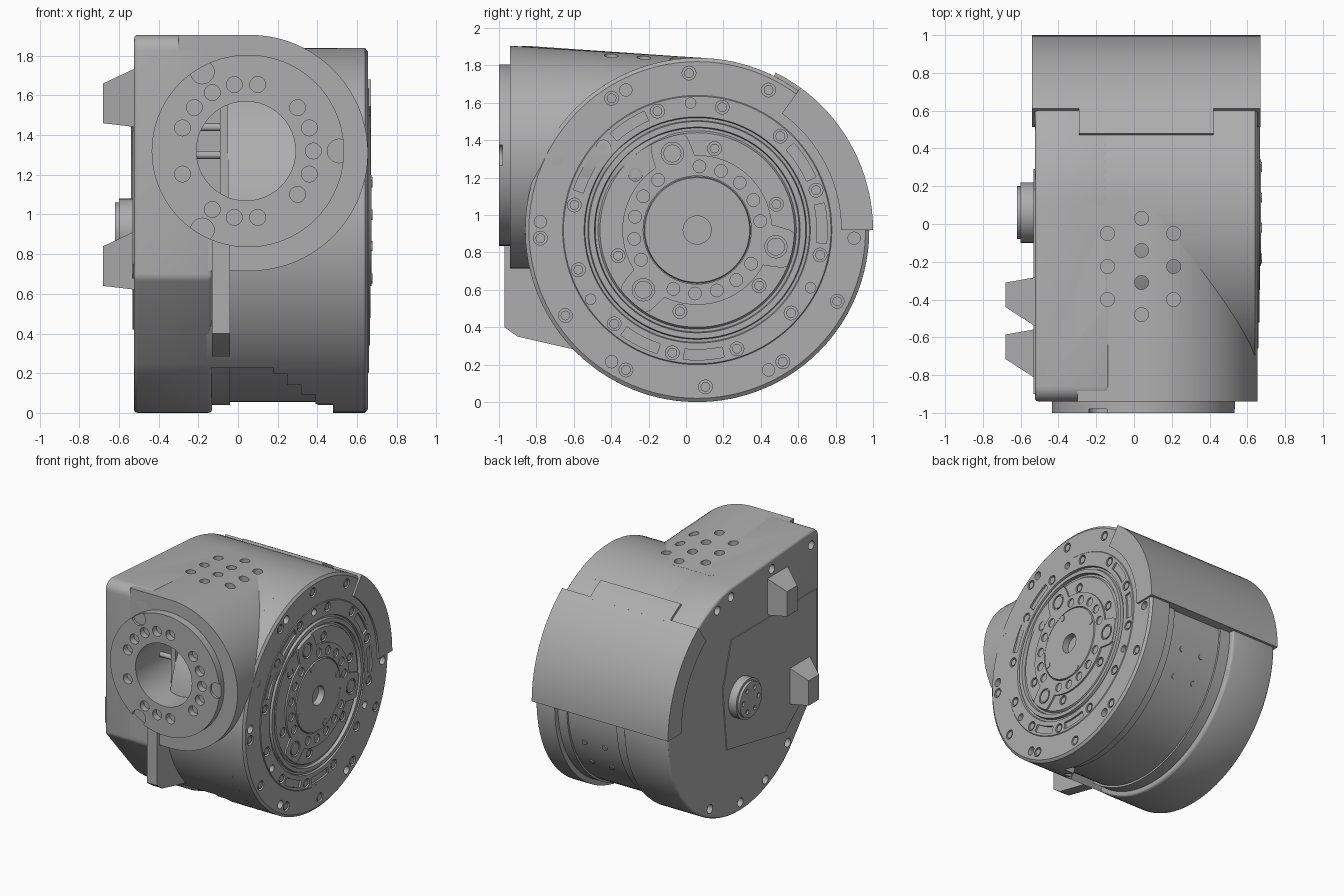
import bpy, bmesh
from math import sin, cos, radians, pi, hypot
from mathutils import Vector, Matrix

cube = bpy.data.objects.get("Cube")
if cube:
    bpy.data.objects.remove(cube, do_unlink=True)

metal = bpy.data.materials.new("grey_metal")
metal.use_nodes = True
GREY = (0.42, 0.42, 0.42, 1)
metal.diffuse_color = GREY
metal.node_tree.nodes["Principled BSDF"].inputs["Base Color"].default_value = GREY

CY, CZ, R = 0.06, 0.92, 0.92      # drum axis and radius
FX, FZ = 0.05, 1.32               # front port centre


def finish(name, bm):
    bmesh.ops.remove_doubles(bm, verts=bm.verts, dist=1e-5)
    bmesh.ops.recalc_face_normals(bm, faces=bm.faces)
    me = bpy.data.meshes.new(name)
    bm.to_mesh(me)
    bm.free()
    me.materials.append(metal)
    ob = bpy.data.objects.new(name, me)
    bpy.context.collection.objects.link(ob)
    return ob


def prism(name, outlines, axis, a, b):
    """Extrude one or more 2D outlines along an axis from a to b."""
    place = {"x": lambda u, v, d: (d, u, v), "y": lambda u, v, d: (u, d, v),
             "z": lambda u, v, d: (u, v, d)}[axis]
    bm = bmesh.new()
    for pts in outlines:
        lo = [bm.verts.new(place(u, v, a)) for u, v in pts]
        hi = [bm.verts.new(place(u, v, b)) for u, v in pts]
        bm.faces.new(lo)
        bm.faces.new(hi)
        for i in range(len(pts)):
            j = (i + 1) % len(pts)
            bm.faces.new((lo[i], lo[j], hi[j], hi[i]))
    return finish(name, bm)


def arc(u, v, r, start, end, n):
    return [(u + r * cos(radians(start + (end - start) * i / n)),
             v + r * sin(radians(start + (end - start) * i / n))) for i in range(n + 1)]


def circle(u, v, r, n=20):
    return arc(u, v, r, 0, 360, n)[:-1]


def polar(r, deg):
    return CY + r * cos(radians(deg)), CZ + r * sin(radians(deg))


def ring_of(angles, r, size, n=16):
    return [circle(*polar(r, a), size, n) for a in angles]


def sector(r_in, r_out, start, end):
    n = max(3, int(abs(end - start) / 3))
    inner = arc(CY, CZ, r_in, end, start, n) if r_in else [(CY, CZ)]
    return arc(CY, CZ, r_out, start, end, n) + inner


def bake(ob):
    dg = bpy.context.evaluated_depsgraph_get()
    me = bpy.data.meshes.new_from_object(ob.evaluated_get(dg))
    ob.modifiers.clear()
    ob.data = me


def cut(targets, cutter):
    for ob in targets:
        mod = ob.modifiers.new("cut", "BOOLEAN")
        mod.operation, mod.solver, mod.object = "DIFFERENCE", "EXACT", cutter
        bake(ob)
    bpy.data.objects.remove(cutter, do_unlink=True)


def hull(name, pts):
    bm = bmesh.new()
    for p in pts:
        bm.verts.new(p)
    bmesh.ops.convex_hull(bm, input=bm.verts)
    return finish(name, bm)


# Side housing: drum joined to a squared front
side = arc(CY, CZ, R, 88, -133, 74) + [(-0.94, 0.68)] + arc(-0.86, 1.825, 0.08, 180, 90, 6)
housing = prism("side_housing", [side], "x", -0.525, -0.13)
bev = housing.modifiers.new("bevel", "BEVEL")
bev.width, bev.segments, bev.limit_method, bev.angle_limit = 0.02, 3, "ANGLE", radians(40)
bake(housing)

# Rounded front housing behind the port, falling slightly to the rear
front = [(-0.3, 0.715), (-0.3, 1.905)] + arc(0.06, 1.31, 0.595, 90, -90, 40)
port_body = prism("front_housing", [front], "y", -0.94, 0.1)
for v in port_body.data.vertices:
    if v.co.y > 0 and v.co.z > 1.31:
        v.co.z = 1.31 + (v.co.z - 1.31) * 0.89

# Drum cover, its lower arched edge, and the recessed core
cover = prism("drum_cover", [sector(0, R, 5, 229)], "x", -0.16, 0.5)
for i, end in enumerate((232, 238, 244, 252)):
    prism("cover_arch", [sector(0, R, 226, end)], "x", 0.18 + 0.07 * i, 0.5)
prism("drum_core", [circle(CY, CZ, 0.865, 96)], "x", -0.05, 0.5)
for a, b in ((-0.15, -0.04), (0.4, 0.5)):
    prism("core_band", [sector(0, 0.88, 228, 360)], "x", a, b)

# Port opening and vent holes
cut([housing, port_body, cover], prism("port_cutter", [circle(0.04, FZ, 0.25, 48)], "y", -1.1, -0.3))
vents = [(0.04, y) for y in (0.03, -0.14, -0.31, -0.48)]
vents += [(x, y) for x in (-0.14, 0.21) for y in (-0.05, -0.225, -0.4)]
cut([housing, port_body, cover],
    prism("vent_cutter", [circle(x, y, 0.037) for x, y in vents], "z", 1.68, 2.1))
for z in (1.3, 1.44):
    prism("inner_rod", [circle(-0.68, z, 0.02)], "x", -0.4, -0.05)
prism("inner_plate", [[(-0.72, 1.0), (-0.5, 1.0), (-0.5, 1.62), (-0.72, 1.62)]], "x", -0.09, -0.05)

# Front flange with bolt holes and three edge notches
flange = prism("front_flange", [circle(FX, FZ, 0.485, 80)], "y", -1.0, -0.93)
cut([flange], prism("bore_cutter", [circle(0.04, FZ, 0.25, 48)], "y", -1.1, -0.8))
bolts = [20 * k for k in range(18) if k not in (3, 9, 11, 15)]
cut([flange], prism("bolt_cutter", [circle(0.04 + 0.34 * cos(radians(a)), FZ + 0.34 * sin(radians(a)), 0.04)
                                    for a in bolts], "y", -1.1, -0.95))
cut([flange], prism("notch_cutter", [circle(FX + 0.46 * cos(radians(a)), FZ + 0.46 * sin(radians(a)), 0.06)
                                     for a in (0, 120, 240)], "y", -1.1, -0.98))

# Rib under the port
prism("front_rib", [[(-0.97, 0.9), (-0.97, 0.4), (-0.9, 0.35), (-0.55, 0.27), (-0.4, 0.9)]],
      "x", -0.13, -0.04)

# Rear shell with a tab on its upper edge
prism("rear_shell", [sector(0.77, 0.94, 0, 54)], "x", -0.54, 0.67)
prism("shell_tab", [sector(0.88, 0.94, 53, 63.5)], "x", -0.29, 0.42)

# Drive face turned around the drum axis
profile = [(0, .62), (.075, .62), (.075, .672), (.28, .672), (.285, .655), (.52, .655), (.53, .64),
           (.545, .64), (.55, .665), (.58, .665), (.585, .645), (.6, .645), (.605, .66), (.715, .66),
           (.72, .655), (.9, .655), (.92, .64), (.92, .48), (0, .48)]
bm = bmesh.new()
vs = [bm.verts.new((x, CY, CZ + r)) for r, x in profile]
es = [bm.edges.new(p) for p in zip(vs, vs[1:])]
bmesh.ops.spin(bm, geom=vs + es, cent=(0, CY, CZ), axis=(1, 0, 0), angle=2 * pi, steps=96)
face = finish("drive_face", bm)

outer = [63 + 30 * k for k in range(10)]
mid = [18.5 + 30 * k for k in range(12)]
hub = [18 + 60 * k for k in range(6)]
screws = [(outer, 0.84, 0.655), (mid, 0.67, 0.66), (hub, 0.445, 0.655)]
pockets = [o for angles, r, _ in screws for o in ring_of(angles, r, 0.037)]
cut([face], prism("screw_cutter", pockets, "x", 0.635, 0.8))
cut([face], prism("hole_cutter", ring_of([117, 177, 237, 297, 357], 0.84, 0.033)
                  + ring_of([-27, 93, 213], 0.68, 0.028), "x", 0.58, 0.8))
cut([face], prism("slot_cutter", [sector(0.64, 0.695, a - 9, a + 9)
                                  for a in (3, 33, 123, 153, 243, 273)], "x", 0.645, 0.8))
for angles, r, x in screws:
    prism("face_screws", ring_of(angles, r, 0.026, 12), "x", 0.62, x - 0.004)
prism("centre_screws", ring_of([18, 108, 198, 288], 0.255, 0.026, 12), "x", 0.64, 0.677)

# Three-lobed hub plate
lobes = (108, 228, 348)
outline = []
for a in range(0, 360, 2):
    off = min(abs((a - l + 180) % 360 - 180) for l in lobes)
    outline.append(polar(0.40 + 0.12 * max(0, min(1, (16 - off) / 5)), a))
plate = prism("hub_plate", [outline], "x", 0.64, 0.668)
cut([plate], prism("plate_bore", [circle(CY, CZ, 0.289, 64)], "x", 0.6, 0.8))
pins = [8 + 20 * k for k in range(18) if (8 + 20 * k) not in lobes]
cut([plate], prism("pin_cutter", ring_of(pins, 0.34, 0.034), "x", 0.656, 0.8))
cut([plate], prism("lobe_cutter", ring_of(lobes, 0.43, 0.06), "x", 0.655, 0.8))
prism("lobe_screws", ring_of(lobes, 0.43, 0.048), "x", 0.64, 0.667)

# Side cover details: bolt holes, raised panel, bearing boss
edge = [polar(0.85, a) for a in (225, 248, 270, 297, 70, 82)]
edge += [(-0.84, 1.79), (-0.34, 1.79), (-0.86, 1.24)]
cut([housing], prism("edge_cutter", [circle(y, z, 0.035) for y, z in edge], "x", -0.6, -0.47))
prism("side_panel", [[(-0.9, 0.75), (-0.9, 1.42), (0.18, 1.42), (0.29, 1.05), (0.24, 0.56), (-0.5, 0.42)]],
      "x", -0.532, -0.5)
prism("boss_base", [circle(CY, CZ, 0.16, 40)], "x", -0.6, -0.5)
boss = prism("boss_cap", [circle(CY, CZ, 0.14, 40)], "x", -0.62, -0.55)
cut([boss], prism("boss_cutter", ring_of(range(0, 360, 60), 0.095, 0.018, 12), "x", -0.7, -0.605))

# Two wedge-shaped mounting lugs
for y, z in ((-0.28, 1.44), (-0.555, 0.62)):
    base = [(-0.51, y - dy, z + dz) for dy in (0, 0.27) for dz in (0, 0.3)]
    tip = [(-0.68, y - dy, z + dz) for dy in (0.03, 0.16) for dz in (0.02, 0.22)]
    hull("mounting_lug", base + tip)

# Small screws on the recessed core
for x in (0.1, 0.28):
    for a in (-18, -32):
        dot = prism("core_screw", [circle(0, 0, 0.022, 12)], "z", 0.85, 0.872)
        d = Vector((0, cos(radians(a)), sin(radians(a))))
        dot.data.transform(Matrix.Translation((x, CY, CZ)) @ d.to_track_quat("Z", "Y").to_matrix().to_4x4())

# Smooth curved surfaces, keep hard edges
for ob in bpy.context.collection.objects:
    if ob.type == "MESH":
        bpy.ops.object.select_all(action="DESELECT")
        ob.select_set(True)
        bpy.context.view_layer.objects.active = ob
        bpy.ops.object.shade_smooth_by_angle(angle=radians(30))
